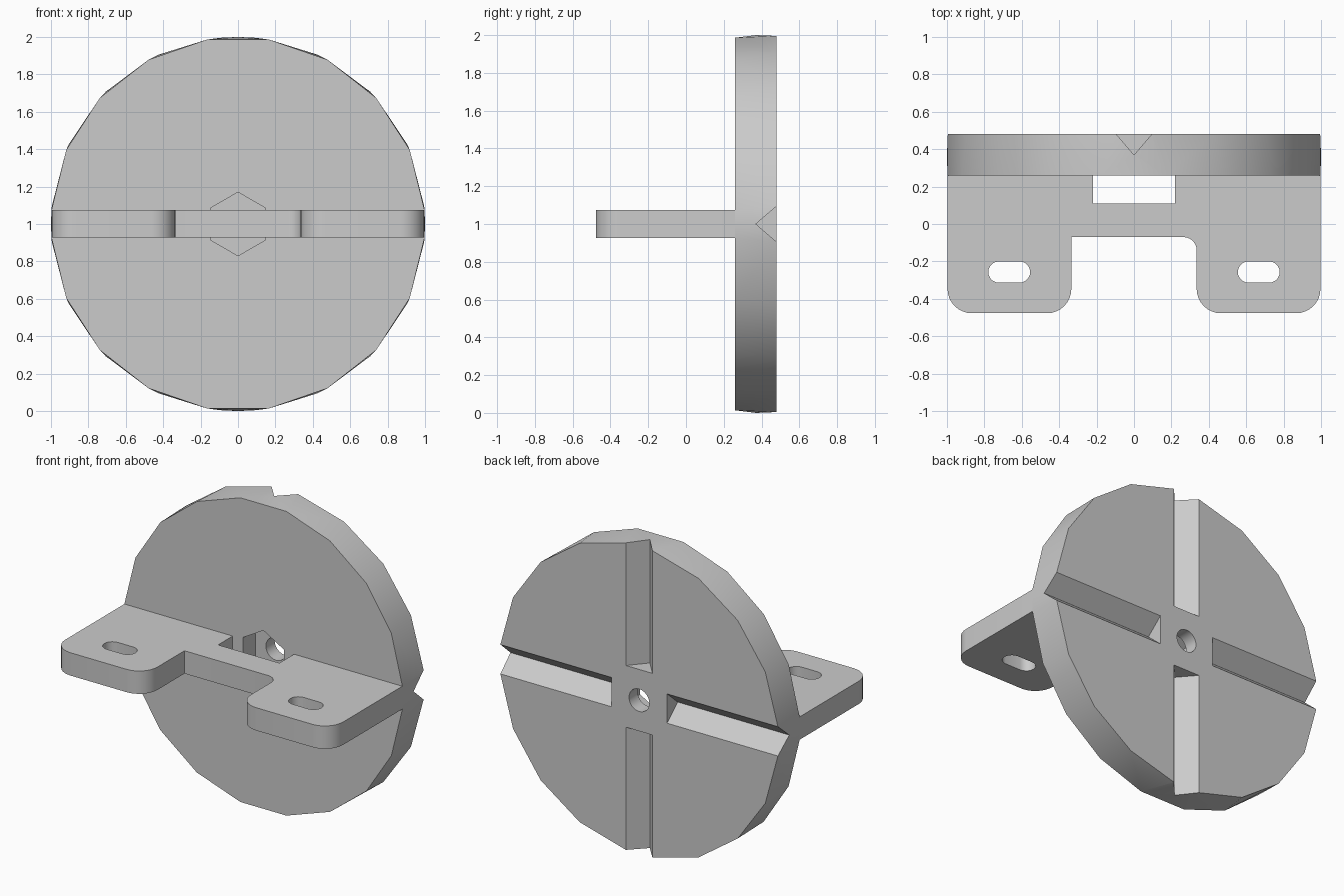
import bpy, bmesh
from math import sin, cos, pi, radians, asin
from mathutils import Vector, Matrix

cube = bpy.data.objects.get("Cube")
if cube:
    bpy.data.objects.remove(cube, do_unlink=True)

grey = bpy.data.materials.new("light grey")
grey.use_nodes = True
COLOUR = (0.6, 0.6, 0.6, 1)
grey.diffuse_color = COLOUR
grey.node_tree.nodes["Principled BSDF"].inputs["Base Color"].default_value = COLOUR

FRONT, BACK, APEX = 0.26, 0.48, 0.37   # disc faces and groove bottom along y
LOW, HIGH = 0.927, 1.075               # bracket thickness along z
GROOVE = 0.095                         # half width of the grooves


def make_object(name, bm):
    bmesh.ops.recalc_face_normals(bm, faces=bm.faces)
    mesh = bpy.data.meshes.new(name)
    bm.to_mesh(mesh)
    bm.free()
    mesh.materials.append(grey)
    obj = bpy.data.objects.new(name, mesh)
    bpy.context.collection.objects.link(obj)
    return obj


def prism(name, points, offset):
    """Extrude a closed outline along an offset vector."""
    bm = bmesh.new()
    face = bm.faces.new([bm.verts.new(p) for p in points])
    new = bmesh.ops.extrude_face_region(bm, geom=[face], use_keep_orig=True)
    verts = [g for g in new["geom"] if isinstance(g, bmesh.types.BMVert)]
    bmesh.ops.translate(bm, verts=verts, vec=offset)
    return make_object(name, bm)


def activate(obj):
    bpy.ops.object.select_all(action="DESELECT")
    obj.select_set(True)
    bpy.context.view_layer.objects.active = obj


def cut(obj, cutter):
    cutter.hide_render = True
    mod = obj.modifiers.new("cut", "BOOLEAN")
    mod.operation, mod.solver, mod.object = "DIFFERENCE", "EXACT", cutter
    activate(obj)
    bpy.ops.object.modifier_apply(modifier=mod.name)
    bpy.data.objects.remove(cutter, do_unlink=True)


def arc(cx, cy, r, start, end, steps):
    """Points on an arc, angles in degrees."""
    angles = [radians(start + (end - start) * i / steps) for i in range(steps + 1)]
    return [(cx + r * cos(a), cy + r * sin(a)) for a in angles]


def rim(y, start, end, steps):
    return [(x, y, z) for x, z in arc(0, 1, 1, start, end, steps)]


# Disc: faceted rims, split at the bracket in front and at the grooves behind
disc_points = []
split = asin(HIGH - 1) * 180 / pi
gap = asin(GROOVE) * 180 / pi
for half in (0, 180):
    disc_points += rim(FRONT, half + split, half + 180 - split, 9)
for quarter in range(0, 360, 90):
    disc_points += rim(BACK, quarter + gap, quarter + 90 - gap, 4)
    disc_points += rim(APEX, quarter, quarter, 1)[:1]
bm = bmesh.new()
for p in disc_points:
    bm.verts.new(p)
bmesh.ops.convex_hull(bm, input=bm.verts)
bmesh.ops.dissolve_limit(bm, angle_limit=0.002, verts=bm.verts, edges=bm.edges)
disc = make_object("disc", bm)

# Four V grooves in the back
deep = 2 * BACK - APEX
for i in range(4):
    turn = Matrix.Rotation(i * pi / 2, 3, "Y")
    lift = Vector((0, 0, 1))
    vee = [(0.2, APEX, 0), (0.2, deep, 2 * GROOVE), (0.2, deep, -2 * GROOVE)]
    cut(disc, prism("groove_cutter", [turn @ Vector(p) + lift for p in vee],
                    turn @ Vector((1, 0, 0))))

# Hexagonal nut pocket in front and the bolt hole through it
hexagon = [(x, FRONT - 0.1, z) for x, z in arc(0, 1, 0.17, 30, 330, 5)]
cut(disc, prism("pocket_cutter", hexagon, (0, 0.23, 0)))
hole = [(x, 0, z) for x, z in arc(0, 1, 0.073, 0, 345, 23)]
cut(disc, prism("hole_cutter", hole, (0, 1, 0)))

# Bracket: two rounded tabs joined by a bridge, with a slot at the disc
W, TIP, R, INNER, BRIDGE = 0.997, -0.477, 0.13, 0.335, -0.07
outline = [(-0.22, FRONT), (-W, FRONT)]
outline += arc(-W + R, TIP + R, R, 180, 270, 8)
outline += arc(-INNER - R, TIP + R, R, 270, 360, 8)
outline += [(-INNER, BRIDGE)]
outline += arc(INNER - 0.07, BRIDGE - 0.07, 0.07, 90, 0, 6)
outline += arc(INNER + R, TIP + R, R, 180, 270, 8)
outline += arc(W - R, TIP + R, R, 270, 360, 8)
outline += [(W, FRONT), (0.22, FRONT), (0.22, 0.11), (-0.22, 0.11)]
bracket = prism("bracket", [(x, y, LOW) for x, y in outline], (0, 0, HIGH - LOW))

# Oblong screw slots
for side in (-1, 1):
    mid = side * 0.667
    slot = arc(mid + 0.055, -0.257, 0.057, -90, 90, 10)
    slot += arc(mid - 0.055, -0.257, 0.057, 90, 270, 10)
    cut(bracket, prism("slot_cutter", [(x, y, 0.5) for x, y in slot], (0, 0, 1)))

for obj in (disc, bracket):
    activate(obj)
    bpy.ops.object.shade_smooth_by_angle(angle=radians(30))
